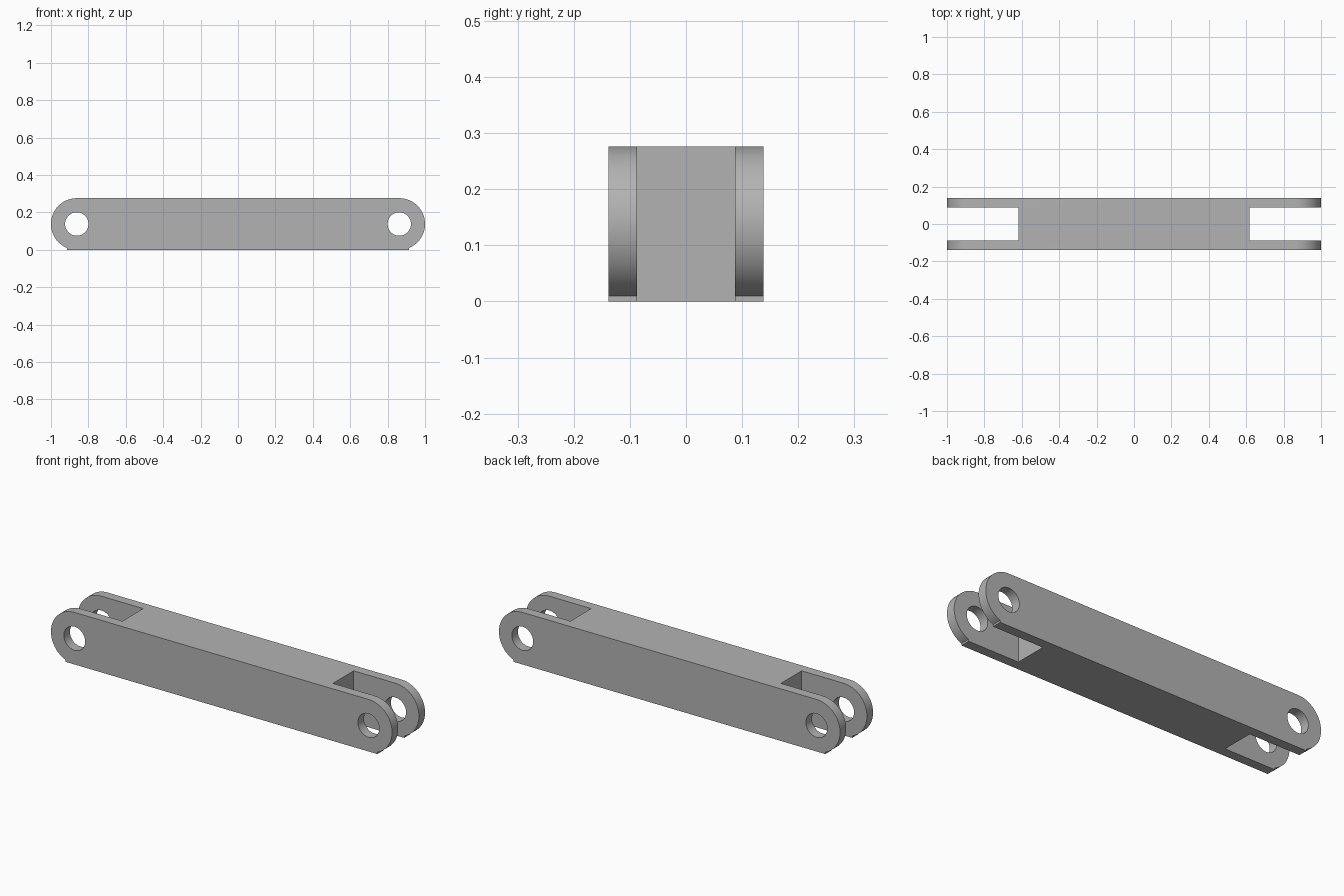
import bpy
import bmesh
from math import sin, cos, asin, pi, radians

if "Cube" in bpy.data.objects:
    bpy.data.objects.remove(bpy.data.objects["Cube"])

R = 0.138          # end radius, also half the bar height
PIN_X = 1 - R      # pin hole centre
HALF_Y = 0.138
HOLE_R = 0.0625
SLOT_X, SLOT_Y = 0.617, 0.087
LIP = 0.01         # height of the small step under each rounded end

steel = bpy.data.materials.new("grey_steel")
steel.use_nodes = True
colour = (0.45, 0.45, 0.45, 1)
steel.diffuse_color = colour
steel.node_tree.nodes["Principled BSDF"].inputs["Base Color"].default_value = colour


def extrude_y(name, outline, half):
    """Solid made by extruding an x-z outline from -half to half in y."""
    bm = bmesh.new()
    face = bm.faces.new([bm.verts.new((x, -half, z)) for x, z in outline])
    out = bmesh.ops.extrude_face_region(bm, geom=[face])
    verts = [v for v in out["geom"] if isinstance(v, bmesh.types.BMVert)]
    bmesh.ops.translate(bm, verts=verts, vec=(0, 2 * half, 0))
    bmesh.ops.recalc_face_normals(bm, faces=bm.faces)
    mesh = bpy.data.meshes.new(name)
    bm.to_mesh(mesh)
    bm.free()
    mesh.materials.append(steel)
    obj = bpy.data.objects.new(name, mesh)
    bpy.context.collection.objects.link(obj)
    return obj


# Bar outline: rounded ends that stop at a short vertical step at the bottom
low = asin((LIP - R) / R)
arc = [low + (pi / 2 - low) * i / 40 for i in range(41)]
right = [(PIN_X + R * cos(a), R + R * sin(a)) for a in arc]
right.insert(0, (right[0][0], 0))
left = [(-x, z) for x, z in reversed(right)]
link_bar = extrude_y("link_bar", right + left, HALF_Y)

# Cutters: a pin hole and a fork slot at each end
cutters = []
for side in (-1, 1):
    circle = [(side * PIN_X + HOLE_R * cos(2 * pi * i / 48),
               R + HOLE_R * sin(2 * pi * i / 48)) for i in range(48)]
    cutters.append(extrude_y("pin_hole_cutter", circle, 0.3))
    slot = [(side * x, z) for x, z in
            ((SLOT_X, -0.2), (1.2, -0.2), (1.2, 0.5), (SLOT_X, 0.5))]
    cutters.append(extrude_y("fork_slot_cutter", slot, SLOT_Y))

bpy.ops.object.select_all(action="DESELECT")
bpy.context.view_layer.objects.active = link_bar
link_bar.select_set(True)
for cutter in cutters:
    cutter.hide_render = True
    mod = link_bar.modifiers.new("cut", "BOOLEAN")
    mod.operation = "DIFFERENCE"
    mod.solver = "EXACT"
    mod.object = cutter
    bpy.ops.object.modifier_apply(modifier=mod.name)
    bpy.data.objects.remove(cutter)

# Smooth curved walls, sharp rims
bpy.ops.object.shade_smooth_by_angle(angle=radians(30))
